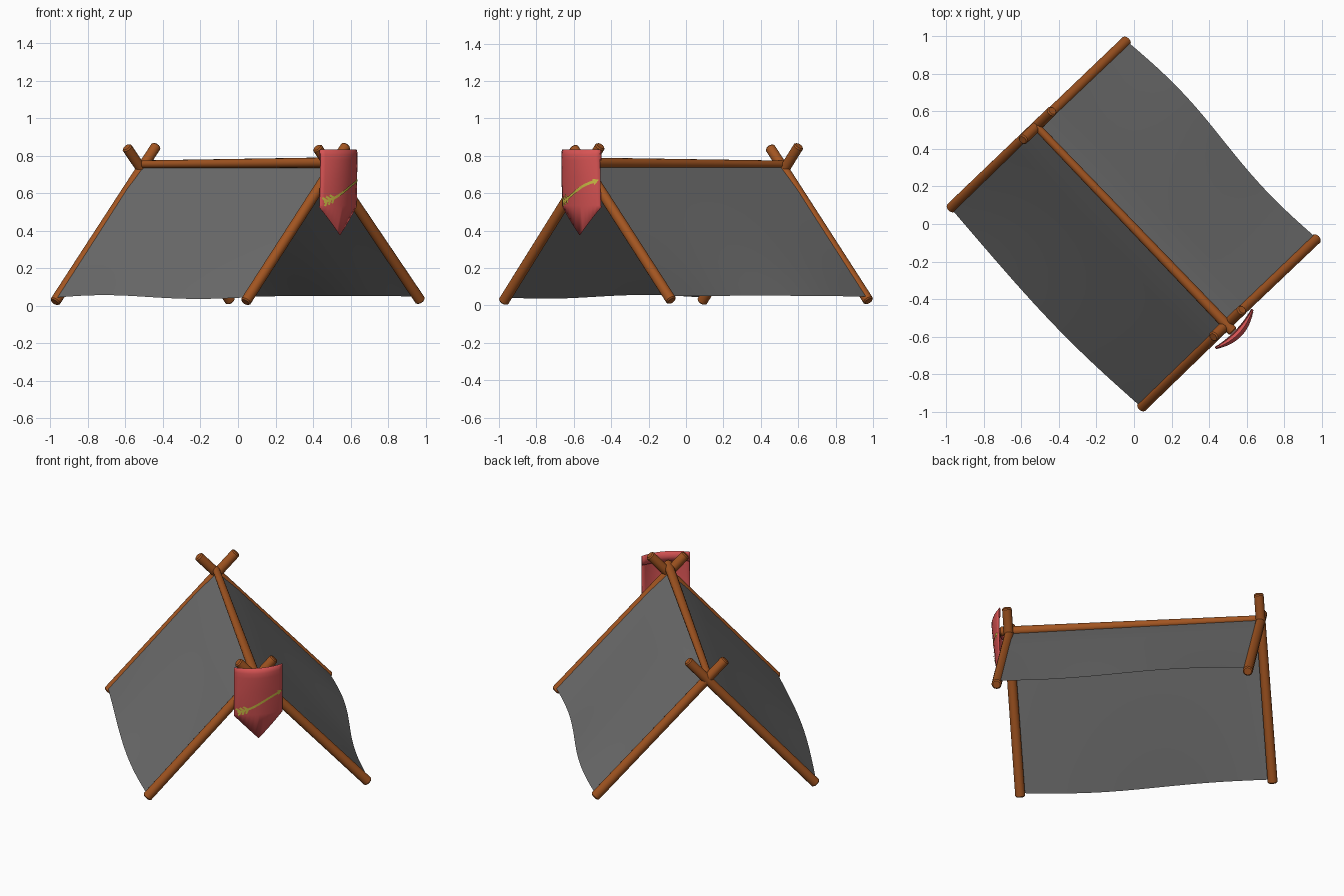
import bpy, bmesh, math
from mathutils import Vector as V

if "Cube" in bpy.data.objects:
    bpy.data.objects.remove(bpy.data.objects["Cube"])


def material(name, rgb):
    m = bpy.data.materials.new(name)
    m.diffuse_color = (*rgb, 1)
    m.use_nodes = True
    m.node_tree.nodes["Principled BSDF"].inputs["Base Color"].default_value = m.diffuse_color
    return m


WOOD = material("wood", (0.36, 0.09, 0.015))
CLOTH = material("cloth", (0.15, 0.15, 0.15))
RED = material("red", (0.7, 0.09, 0.09))
GOLD = material("gold", (0.62, 0.52, 0.06))


def finish(name, verts, faces, mat, fix=True):
    me = bpy.data.meshes.new(name)
    me.from_pydata(verts, [], faces)
    if fix:
        bm = bmesh.new()
        bm.from_mesh(me)
        bmesh.ops.recalc_face_normals(bm, faces=bm.faces)
        bm.to_mesh(me)
        bm.free()
    me.materials.append(mat)
    ob = bpy.data.objects.new(name, me)
    bpy.context.collection.objects.link(ob)
    bpy.ops.object.select_all(action='DESELECT')
    ob.select_set(True)
    bpy.context.view_layer.objects.active = ob
    bpy.ops.object.shade_smooth_by_angle(angle=math.radians(40))
    return ob


def sheet(name, fn, nu, nv, mat):
    verts = [fn(i / nu, j / nv) for j in range(nv + 1) for i in range(nu + 1)]
    faces = [(k, k + 1, k + nu + 2, k + nu + 1)
             for j in range(nv) for i in range(nu) for k in [j * (nu + 1) + i]]
    return finish(name, verts, faces, mat)


def pole(name, a, b, r0, r1, n=14):
    """Log with slightly rounded ends."""
    a, b = V(a), V(b)
    d = (b - a).normalized()
    x = d.orthogonal().normalized()
    y = d.cross(x)
    c = 0.007
    rings = [(a, r0 - c), (a + d * c, r0), (b - d * c, r1), (b, r1 - c)]
    verts = [p + r * (x * math.cos(t) + y * math.sin(t)) for p, r in rings
             for t in [2 * math.pi * i / n for i in range(n)]]
    faces = [(k * n + i, k * n + (i + 1) % n, (k + 1) * n + (i + 1) % n, (k + 1) * n + i)
             for k in range(3) for i in range(n)]
    faces += [tuple(range(n))[::-1], tuple(range(3 * n, 4 * n))]
    return finish(name, verts, faces, mat=WOOD)


# Crossed poles at both ends, and the ridge pole in their forks
A, B = V((-0.977, 0.084, 0.018)), V((-0.039, 0.977, 0.022))
C, D = V((0.039, -0.977, 0.018)), V((0.974, -0.077, 0.024))
pole("back_pole_left", A, (-0.435, 0.604, 0.853), 0.029, 0.028)
pole("back_pole_right", B, (-0.594, 0.448, 0.845), 0.029, 0.028)
pole("front_pole_left", C, (0.577, -0.457, 0.853), 0.029, 0.028)
pole("front_pole_right", D, (0.422, -0.603, 0.843), 0.029, 0.028)
pole("ridge_pole", (-0.525, 0.525, 0.753), (0.53, -0.575, 0.763), 0.021, 0.028)

# Canvas sides, laid over the poles below the ridge, with a rippling lower edge
TOP_BACK, TOP_FRONT = V((-0.515, 0.522, 0.731)), V((0.5, -0.535, 0.731))


def canvas(name, foot_back, foot_front, bulge, lift, out):
    fb = foot_back.lerp(TOP_BACK, 0.018)
    ff = foot_front.lerp(TOP_FRONT, 0.018)
    side = V((0.72 * out, 0.69 * out, 0))

    def fn(u, v):
        w = 0.006 + 0.988 * u
        p = TOP_BACK.lerp(TOP_FRONT, w).lerp(fb.lerp(ff, w), v)
        over = side * 0.012 * min(1, 6 * v) + V((0, 0, 0.012))
        return p + over + (side * bulge(u) + V((0, 0, lift(u)))) * v * v
    return sheet(name, fn, 20, 12, CLOTH)


def wave(one, two):
    return lambda u: one * math.sin(math.pi * u) + two * math.sin(2 * math.pi * u)


canvas("canvas_left", A, C, wave(0.032, -0.003), wave(0.004, 0.010), -1)
canvas("canvas_right", B, D, wave(0.004, 0.021), wave(0.004, 0.0), 1)

# Banner: bowed strip with a folded top and pointed bottom; fold tapers to the sides
MID, S, N = V((0.533, -0.558, 0)), V((0.69, 0.724, 0)), V((0.724, -0.69, 0))
HALF = 0.142
PROFILE = [(0.014, 0.375), (0.032, 0.535), (0.047, 0.69), (0.054, 0.775), (0.054, 0.805),
           (0.047, 0.824), (0.037, 0.831), (0.027, 0.824), (0.021, 0.805), (0.021, 0.775)]


def depth(z):
    for (n0, z0), (n1, z1) in zip(PROFILE, PROFILE[1:4]):
        if z <= z1:
            return n0 + (n1 - n0) * (z - z0) / (z1 - z0)
    return PROFILE[3][0]


def on_banner(s, z, lift=0.0, n=None):
    n = depth(z) if n is None else n
    edge = 0.25 * n - 0.008
    bow = edge + (n - edge) * (1 - (s / HALF) ** 2)
    return MID + S * s + N * (bow + lift) + V((0, 0, z))


def banner_point(u, v):
    k = round(v * (len(PROFILE) - 1))
    s = (2 * u - 1) * HALF
    n, z = PROFILE[k]
    if k == 0:
        z += 0.15 * abs(2 * u - 1)
    return on_banner(s, z, n=n)


banner = sheet("banner", banner_point, 12, len(PROFILE) - 1, RED)
mod = banner.modifiers.new("thickness", 'SOLIDIFY')
mod.thickness = 0.004
mod.offset = 0


# Arrow emblem lying on the banner: bent shaft, head and feather barbs
def arrow_z(s):
    return 0.609 + 0.44 * s + 0.006 * math.sin(s * 24)


def strip(pts, w):
    """Ribbon through (s, z) points with half width w."""
    lo, hi = [], []
    for i, p in enumerate(pts):
        a, b = pts[max(i - 1, 0)], pts[min(i + 1, len(pts) - 1)]
        t = V((b[0] - a[0], b[1] - a[1])).normalized() * w
        lo.append((p[0] + t.y, p[1] - t.x))
        hi.append((p[0] - t.y, p[1] + t.x))
    return [[lo[i], lo[i + 1], hi[i + 1], hi[i]] for i in range(len(pts) - 1)]


polys = strip([(s, arrow_z(s)) for s in [-0.125 + 0.0245 * i for i in range(11)]], 0.007)
for s in (-0.108, -0.088, -0.068):
    for side in (1, -1):
        z = arrow_z(s)
        polys += strip([(s, z), (s - 0.018 - 0.008 * side, z + 0.022 * side - 0.006)], 0.006)
polys.append([(0.106, arrow_z(0.106) + 0.018), (0.116, arrow_z(0.116) - 0.019),
              (0.14, arrow_z(0.14) + 0.002)])
verts, faces = [], []
for poly in polys:
    faces.append(tuple(range(len(verts), len(verts) + len(poly))))
    verts += [on_banner(s, z, 0.008) for s, z in poly]
finish("arrow_emblem", verts, faces, GOLD, fix=False)
